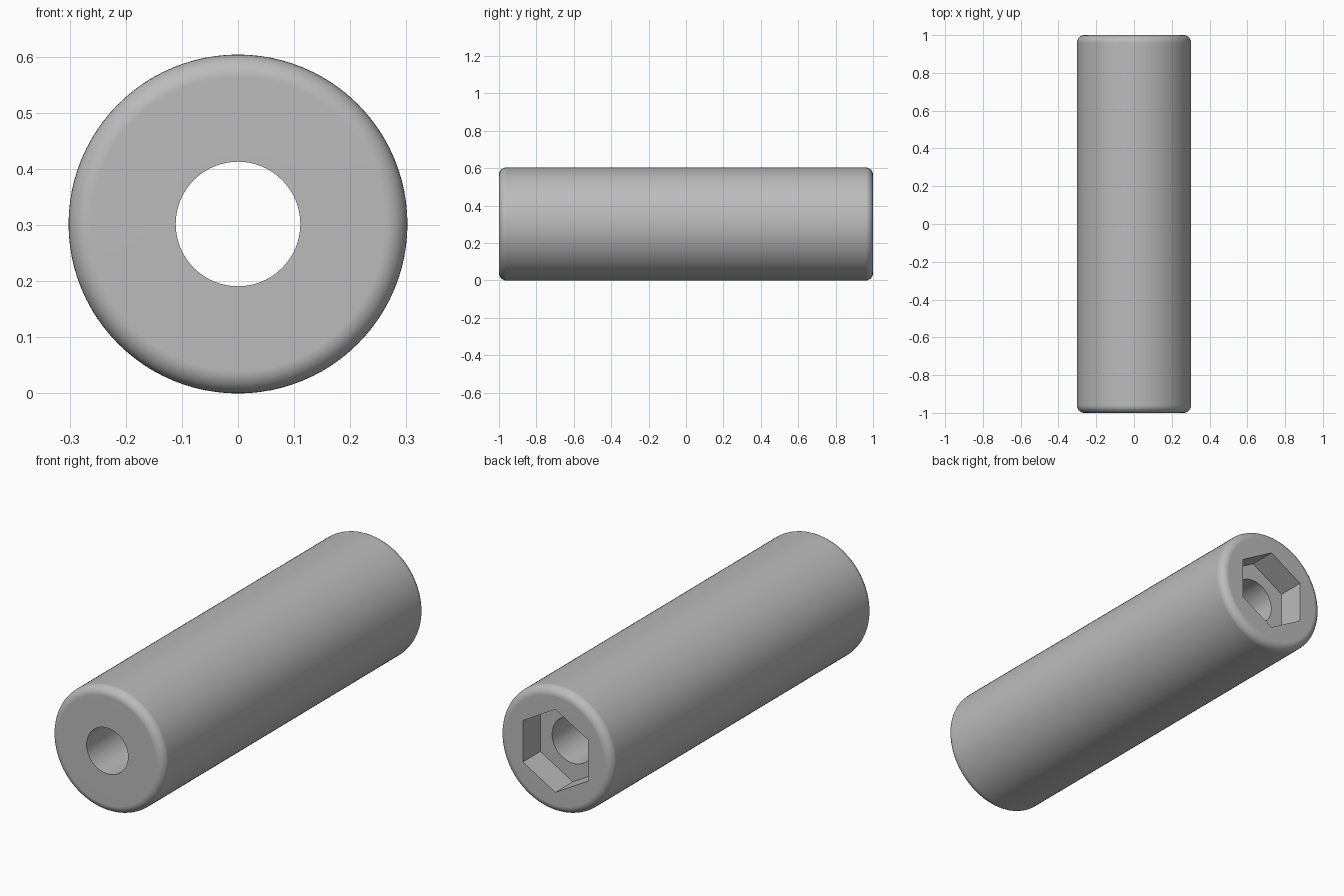
import bpy
import bmesh
from math import sin, cos, pi

cube = bpy.data.objects.get("Cube")
if cube:
    bpy.data.objects.remove(cube, do_unlink=True)

RADIUS, BORE, HEX, DEPTH = 0.302, 0.111, 0.201, 0.134
FILLET, STEPS, SEGMENTS = 0.04, 8, 96


def hex_radius(angle):
    """Distance from the centre to a hexagon side, with a corner on top."""
    return HEX * cos(pi / 6) / cos(angle % (pi / 3) - pi / 6)


def round_radius(radius):
    return lambda angle: radius


# Rounded outer profile from front to back
rings = []
for end in (-1, 1):
    for i in range(STEPS + 1):
        t = i / STEPS * pi / 2
        if end == 1:
            t = pi / 2 - t
        r = RADIUS - FILLET + FILLET * sin(t)
        rings.append((end * (1 - FILLET + FILLET * cos(t)), round_radius(r)))

# Hexagonal nut recess at the back, then the through bore
rings += [(1, hex_radius), (1 - DEPTH, hex_radius),
          (1 - DEPTH, round_radius(BORE)), (-1, round_radius(BORE))]

# Skin neighbouring rings into a closed tube
bm = bmesh.new()
loops = []
for y, radius in rings:
    loop = []
    for i in range(SEGMENTS):
        a = 2 * pi * i / SEGMENTS
        r = radius(a)
        loop.append(bm.verts.new((r * sin(a), y, RADIUS + r * cos(a))))
    loops.append(loop)
for k, loop in enumerate(loops):
    following = loops[(k + 1) % len(loops)]
    for i in range(SEGMENTS):
        j = (i + 1) % SEGMENTS
        bm.faces.new((loop[i], loop[j], following[j], following[i]))
bmesh.ops.recalc_face_normals(bm, faces=bm.faces)
mesh = bpy.data.meshes.new("spacer_tube")
bm.to_mesh(mesh)
bm.free()
tube = bpy.data.objects.new("spacer_tube", mesh)
bpy.context.collection.objects.link(tube)

# Plain grey finish
grey = bpy.data.materials.new("plain_grey")
grey.use_nodes = True
colour = (0.5, 0.5, 0.5, 1)
grey.diffuse_color = colour
grey.node_tree.nodes["Principled BSDF"].inputs["Base Color"].default_value = colour
mesh.materials.append(grey)

# Smooth curved surfaces, crisp recess and bore edges, flat end faces
bpy.context.view_layer.objects.active = tube
tube.select_set(True)
bpy.ops.object.shade_smooth_by_angle(angle=pi / 6)
weighted = tube.modifiers.new("flat_ends", "WEIGHTED_NORMAL")
weighted.keep_sharp = True
